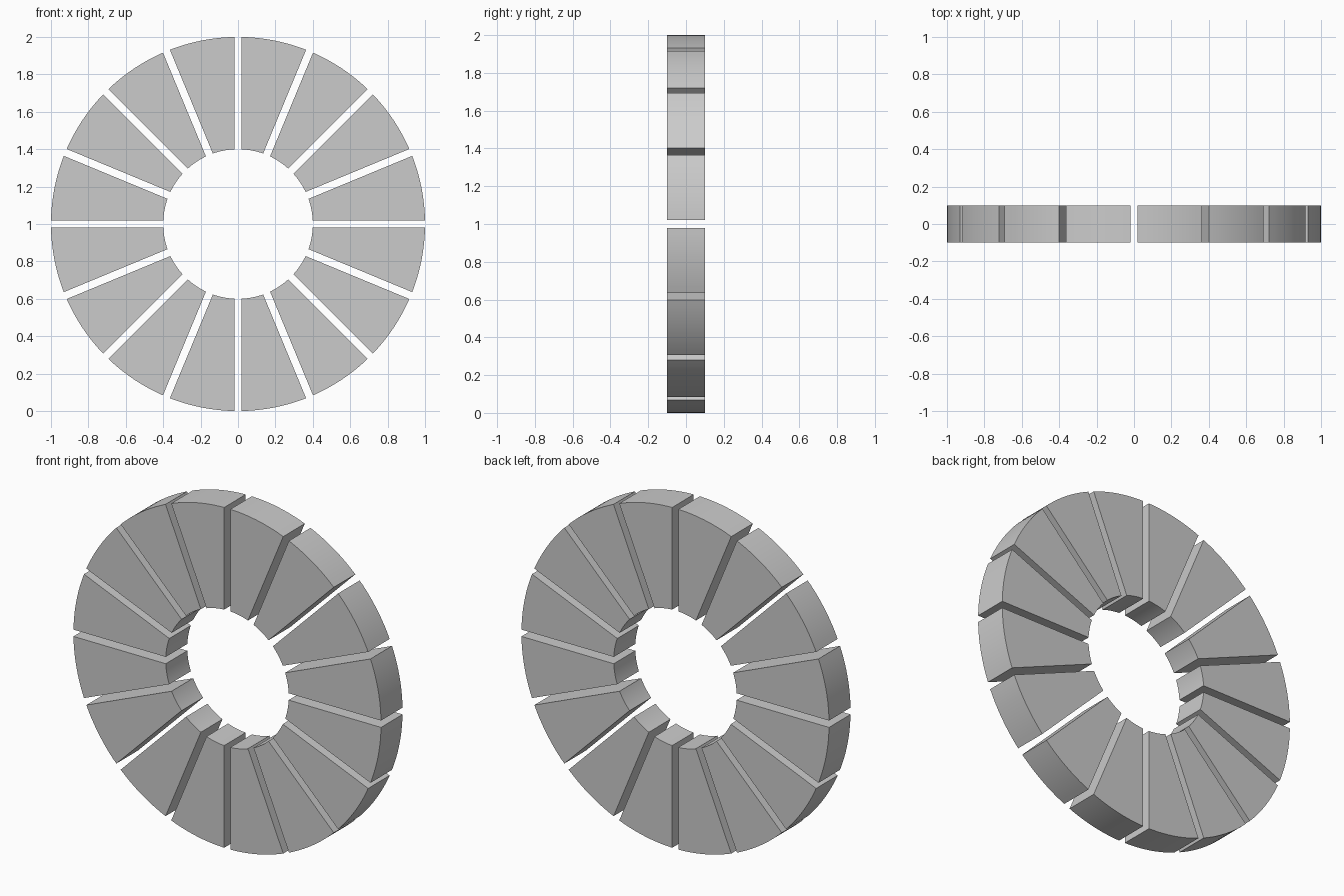
import bpy, bmesh, math

if "Cube" in bpy.data.objects:
    bpy.data.objects.remove(bpy.data.objects["Cube"])

R_OUT, R_IN, DEPTH, GAP = 1.0, 0.4, 0.2, 0.04
COUNT, STEPS = 16, 10
PITCH = 2 * math.pi / COUNT


def arc(radius):
    # arc trimmed so that the slots between blocks keep a constant width
    trim = math.asin(GAP / 2 / radius)
    span = PITCH - 2 * trim
    return [(radius * math.cos(trim + span * i / STEPS),
             radius * math.sin(trim + span * i / STEPS)) for i in range(STEPS + 1)]


# one wedge block, extruded front to back from quad strips
bm = bmesh.new()
rows = [[[bm.verts.new((x, y, z)) for x, z in arc(r)] for r in (R_IN, R_OUT)]
        for y in (-DEPTH / 2, DEPTH / 2)]
(fi, fo), (bi, bo) = rows
for a, b in ((fi, fo), (fo, bo), (bo, bi), (bi, fi)):
    for i in range(STEPS):
        bm.faces.new((a[i], b[i], b[i + 1], a[i + 1]))
for k in (0, STEPS):
    bm.faces.new((fi[k], fo[k], bo[k], bi[k]))
bmesh.ops.recalc_face_normals(bm, faces=bm.faces)
mesh = bpy.data.meshes.new("wedge_block")
bm.to_mesh(mesh)
bm.free()

# ring of blocks sharing the mesh
for n in range(COUNT):
    block = bpy.data.objects.new(f"wedge_block_{n + 1:02d}", mesh)
    block.location = (0, 0, 1)
    block.rotation_euler = (0, n * PITCH, 0)
    bpy.context.collection.objects.link(block)

# smooth the curved faces, keep the edges sharp
block.select_set(True)
bpy.context.view_layer.objects.active = block
bpy.ops.object.shade_smooth_by_angle(angle=math.radians(30))
